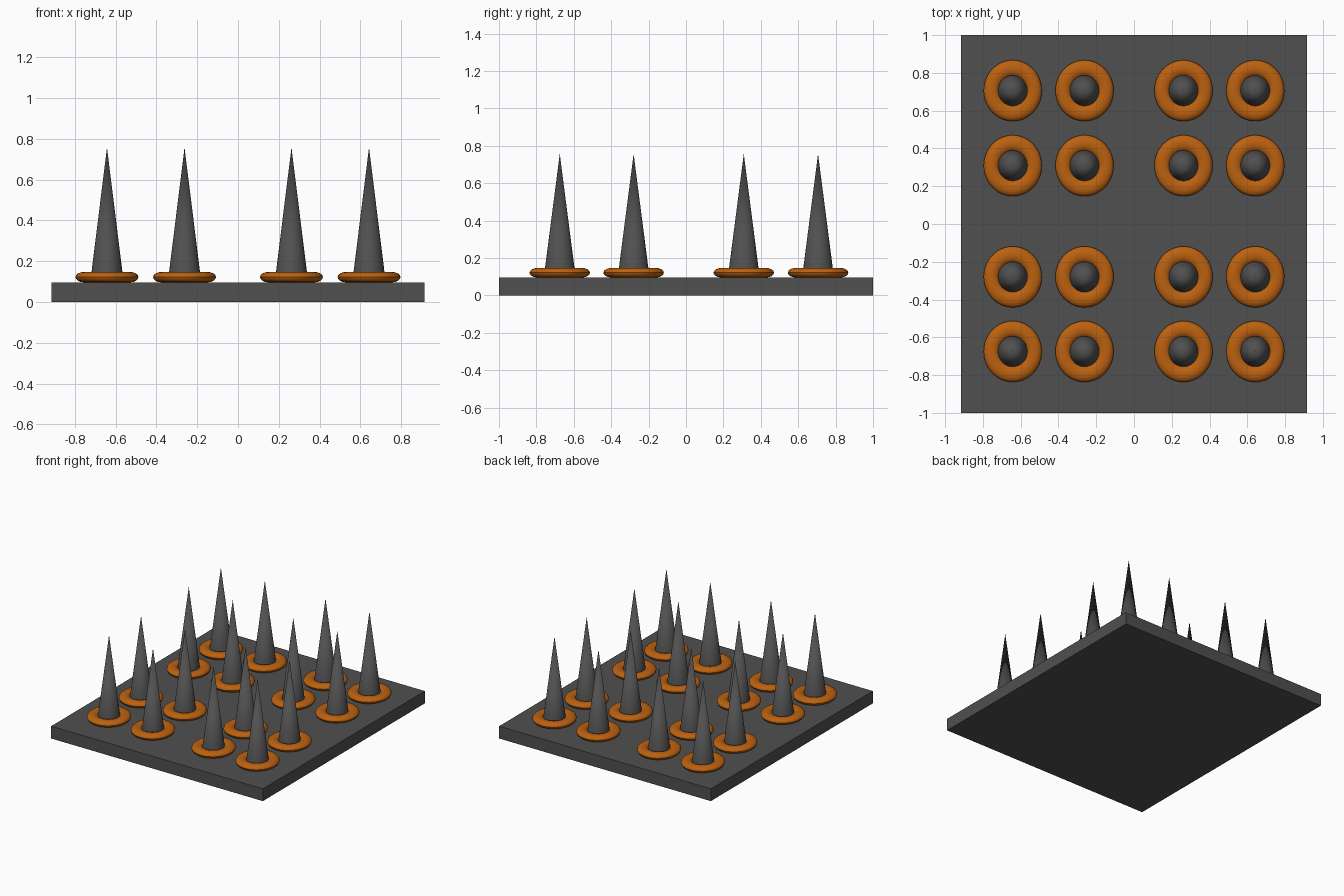
import bpy

if "Cube" in bpy.data.objects:
    bpy.data.objects.remove(bpy.data.objects["Cube"])

def material(name, rgb):
    m = bpy.data.materials.new(name)
    m.diffuse_color = (*rgb, 1.0)
    m.use_nodes = True
    m.node_tree.nodes["Principled BSDF"].inputs["Base Color"].default_value = m.diffuse_color
    return m

GREY = material("dark grey", (0.08, 0.08, 0.08))
ORANGE = material("burnt orange", (0.50, 0.12, 0.005))

def finish(name, mat, scale=None, smooth=True):
    ob = bpy.context.object
    ob.name = name
    if scale:
        ob.scale = scale
        bpy.ops.object.transform_apply(location=False, rotation=False, scale=True)
    ob.data.materials.append(mat)
    if smooth:
        bpy.ops.object.shade_smooth_by_angle()
    return ob

BASE_TOP = 0.096
TIP = 0.757
RING_HALF = 0.0255

# Base plate
bpy.ops.mesh.primitive_cube_add(size=1, location=(0, 0, BASE_TOP / 2))
finish("base_plate", GREY, (1.83, 2.0, BASE_TOP), smooth=False)

# Spikes with a flattened ring around each foot, slightly longer in y
for x in (-0.642, -0.262, 0.262, 0.642):
    for y in (-0.675, -0.28, 0.309, 0.706):
        bpy.ops.mesh.primitive_cone_add(vertices=48, radius1=0.082, radius2=0, depth=TIP - BASE_TOP,
                                        location=(x, y, (TIP + BASE_TOP) / 2))
        finish("spike", GREY, (1, 1.04, 1))
        bpy.ops.mesh.primitive_torus_add(major_radius=0.113, minor_radius=0.041, major_segments=48,
                                         minor_segments=16, location=(x, y, BASE_TOP + RING_HALF))
        finish("spike_ring", ORANGE, (1, 1.05, RING_HALF / 0.041))
